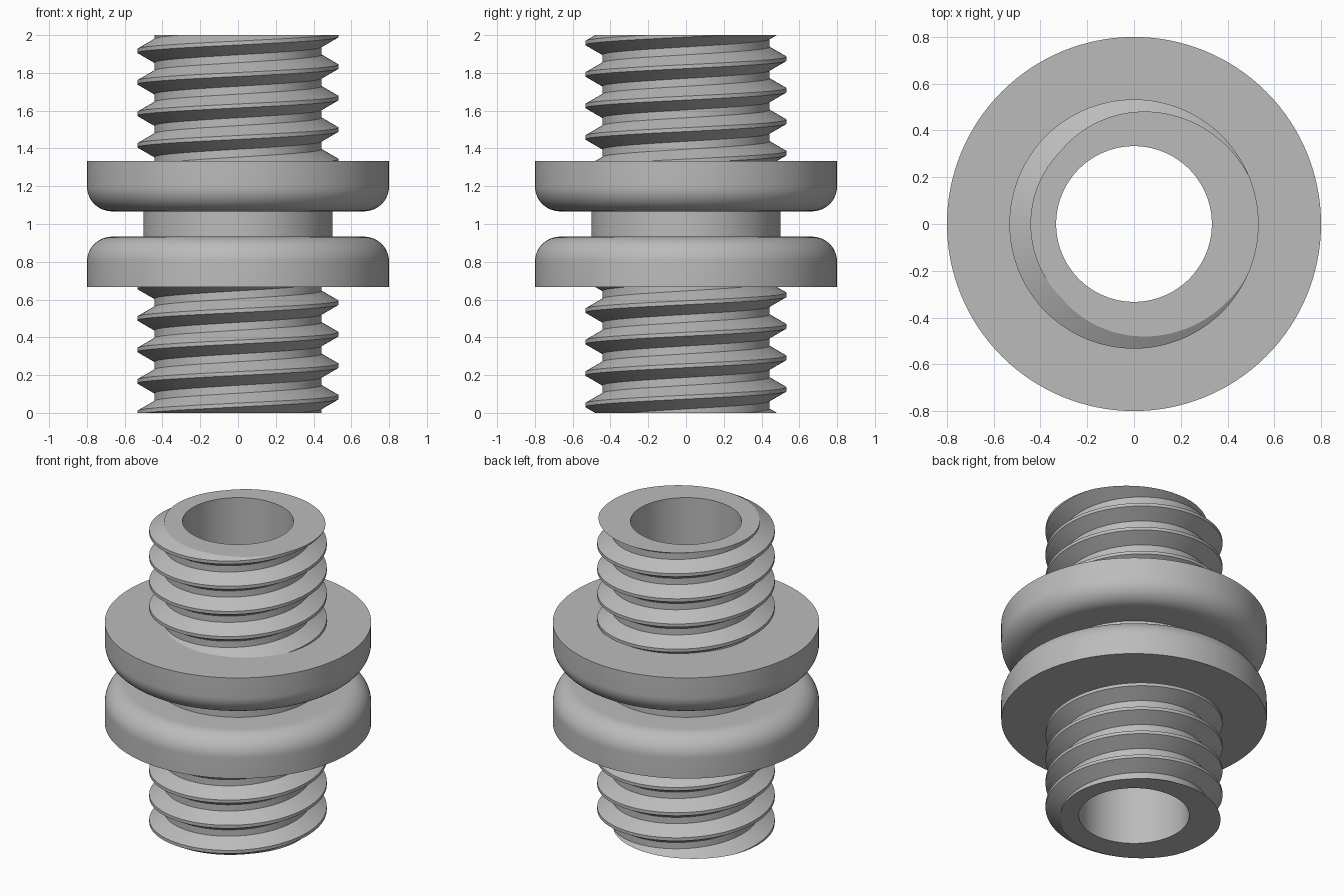
import bpy, bmesh, math
from mathutils import Matrix, Vector

cube = bpy.data.objects.get("Cube")
if cube:
    bpy.data.objects.remove(cube, do_unlink=True)

SEG = 128
PITCH = 1 / 6
R_BORE, R_CREST = 0.333, 0.533
R_ROOT = R_CREST - 0.541 * PITCH
Z_FLANGE = 2 / 3

grey = bpy.data.materials.new("plain grey")
grey.use_nodes = True
COLOUR = (0.5, 0.5, 0.5, 1)
grey.diffuse_color = COLOUR
grey.node_tree.nodes["Principled BSDF"].inputs["Base Color"].default_value = COLOUR


def make_object(name, bm):
    bmesh.ops.recalc_face_normals(bm, faces=bm.faces)
    mesh = bpy.data.meshes.new(name)
    bm.to_mesh(mesh)
    bm.free()
    mesh.materials.append(grey)
    obj = bpy.data.objects.new(name, mesh)
    bpy.context.collection.objects.link(obj)
    bpy.ops.object.select_all(action="DESELECT")
    obj.select_set(True)
    bpy.context.view_layer.objects.active = obj
    bpy.ops.object.shade_smooth_by_angle(angle=math.radians(25))
    return obj


def polar(r, angle, z):
    return Vector((r * math.cos(angle), r * math.sin(angle), z))


def skin(bm, rows):
    """Join neighbouring rows of points with quads."""
    rows = [[bm.verts.new(p) for p in row] for row in rows]
    for a, b in zip(rows, rows[1:]):
        for i in range(len(a) - 1):
            bm.faces.new((a[i], b[i], b[i + 1], a[i + 1]))


def threaded_tube(name):
    bm = bmesh.new()
    # thread tooth: flat crest, sloped flanks, flat root
    tooth = [(R_CREST, -1 / 16), (R_CREST, 1 / 16), (R_ROOT, 3 / 8),
             (R_ROOT, 5 / 8), (R_CREST, 15 / 16)]
    rows = []
    for step in range(-2 * SEG, 6 * SEG + 1):
        turn = step / SEG
        rows.append([polar(r, math.tau * turn, PITCH * (0.5 + turn + h))
                     for r, h in tooth])
    skin(bm, rows)
    bmesh.ops.remove_doubles(bm, verts=bm.verts, dist=1e-5)

    # trim square at the open end and at the flange
    def trim(z, direction):
        cut = bmesh.ops.bisect_plane(
            bm, geom=bm.verts[:] + bm.edges[:] + bm.faces[:], dist=1e-6,
            plane_co=(0, 0, z), plane_no=(0, 0, direction), clear_outer=True)
        return [e for e in cut["geom_cut"] if isinstance(e, bmesh.types.BMEdge)]

    trim(Z_FLANGE, 1)
    rim = trim(0, -1)

    # bore and flat end face
    ends = [[bm.verts.new(polar(R_BORE, math.tau * i / SEG, z)) for i in range(SEG)]
            for z in (0, Z_FLANGE)]
    for i in range(SEG):
        j = (i + 1) % SEG
        bm.faces.new((ends[0][i], ends[0][j], ends[1][j], ends[1][i]))
        rim.append(bm.edges.get((ends[0][i], ends[0][j])))
    bmesh.ops.triangle_fill(bm, use_beauty=True, edges=rim, normal=(0, 0, -1))
    return make_object(name, bm)


# threaded ends, the upper one turned over
threaded_tube("lower_threaded_tube")
upper = threaded_tube("upper_threaded_tube")
upper.data.transform(Matrix.Translation((0, 0, 2)) @ Matrix.Rotation(math.pi, 4, "Y"))

# double flange with rounded inner rims and a neck between
FILLET = 0.133
half = [(R_BORE, Z_FLANGE), (0.8, Z_FLANGE)]
for i in range(13):
    a = math.pi / 2 * i / 12
    half.append((0.8 - FILLET + FILLET * math.cos(a), 0.8 + FILLET * math.sin(a)))
half.append((0.5, 0.8 + FILLET))
profile = half + [(r, 2 - z) for r, z in reversed(half)]
profile.append(profile[0])

bm = bmesh.new()
skin(bm, [[polar(r, math.tau * i / SEG, z) for r, z in profile] for i in range(SEG + 1)])
bmesh.ops.remove_doubles(bm, verts=bm.verts, dist=1e-5)
make_object("double_flange", bm)
